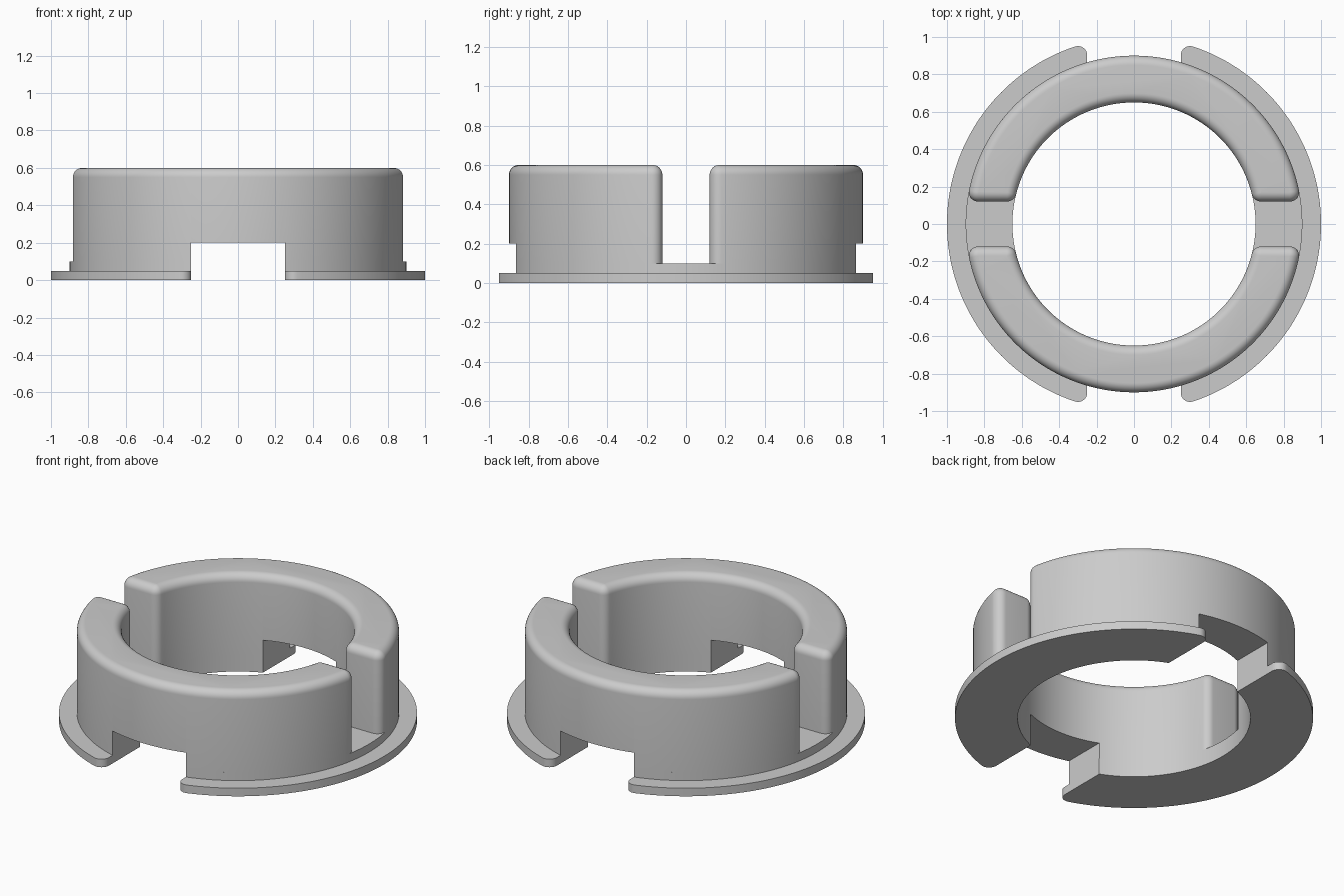
import bpy, bmesh
from math import sin, cos, pi, atan2, sqrt
from mathutils import Matrix

cube = bpy.data.objects.get("Cube")
if cube:
    bpy.data.objects.remove(cube)

INNER, OUTER, RIM = 0.65, 0.90, 1.0
FILLET, ARC_STEPS, CORNER_STEPS = 0.05, 96, 8

grey = bpy.data.materials.new("plain grey")
grey.use_nodes = True
colour = (0.6, 0.6, 0.6, 1)
grey.diffuse_color = colour
grey.node_tree.nodes["Principled BSDF"].inputs["Base Color"].default_value = colour


def arc(cx, cy, r, a, b, steps):
    return [(cx + r * cos(a + (b - a) * i / steps),
             cy + r * sin(a + (b - a) * i / steps)) for i in range(steps + 1)]


def half_ring(r0, r1, cut, f0, f1):
    """Outline of a ring kept above y = cut, with rounded inner and outer corners."""
    x0 = sqrt((r0 + f0) ** 2 - (cut + f0) ** 2)
    x1 = sqrt((r1 - f1) ** 2 - (cut + f1) ** 2)
    a0, a1 = atan2(cut + f0, x0), atan2(cut + f1, x1)
    outer = arc(x1, cut + f1, f1, -pi / 2, a1, CORNER_STEPS)
    inner = arc(x0, cut + f0, f0, a0 - pi, -pi / 2, CORNER_STEPS)
    mirror = lambda pts: [(-x, y) for x, y in reversed(pts)]
    return (outer + arc(0, 0, r1, a1, pi - a1, ARC_STEPS)[1:-1] + mirror(outer)
            + mirror(inner) + arc(0, 0, r0, pi - a0, a0, ARC_STEPS)[1:-1] + inner)


def loft(name, layers, turn):
    """Solid through (outline, height) layers, turned about z."""
    bm = bmesh.new()
    rings = [[bm.verts.new((x, y, z)) for x, y in pts] for pts, z in layers]
    n = len(rings[0])
    for low, high in zip(rings, rings[1:]):
        for i in range(n):
            j = (i + 1) % n
            bm.faces.new((low[i], low[j], high[j], high[i]))
    bm.faces.new(rings[0][::-1])
    bm.faces.new(rings[-1])
    bmesh.ops.remove_doubles(bm, verts=bm.verts, dist=1e-5)
    bmesh.ops.rotate(bm, verts=bm.verts, matrix=Matrix.Rotation(turn, 3, 'Z'))
    bmesh.ops.recalc_face_normals(bm, faces=bm.faces)
    mesh = bpy.data.meshes.new(name)
    bm.to_mesh(mesh)
    bm.free()
    mesh.materials.append(grey)
    obj = bpy.data.objects.new(name, mesh)
    bpy.context.collection.objects.link(obj)
    return obj


def activate(obj):
    bpy.ops.object.select_all(action='DESELECT')
    obj.select_set(True)
    bpy.context.view_layer.objects.active = obj


# Collar layers: straight wall, then a rounded top edge
collar = [(half_ring(INNER, OUTER, 0.12, FILLET, FILLET), 0.1)]
for k in range(CORNER_STEPS + 1):
    t = pi / 2 * k / CORNER_STEPS
    d = FILLET * (1 - cos(t))
    f = FILLET - d + 0.0005
    collar.append((half_ring(INNER + d, OUTER - d, 0.12 + d, f, f),
                   0.6 - FILLET + FILLET * sin(t)))

parts = []
for side, turn in (("back", 0), ("front", pi)):
    half = loft(side + "_collar", collar, turn)
    # Notch through the foot of the collar
    bpy.ops.mesh.primitive_cube_add(size=1)
    cutter = bpy.context.object
    cutter.name = "notch_cutter"
    cutter.scale = (0.5, 3, 0.4)
    cutter.hide_render = True
    activate(half)
    mod = half.modifiers.new("notch", 'BOOLEAN')
    mod.operation, mod.solver, mod.object = 'DIFFERENCE', 'EXACT', cutter
    bpy.ops.object.modifier_apply(modifier=mod.name)
    bpy.data.objects.remove(cutter)
    parts.append(half)

# Base ring and thin flange, open at the front and back
for side, turn in (("left", -pi / 2), ("right", pi / 2)):
    base = half_ring(INNER, OUTER, 0.25, 0, 0)
    flange = half_ring(OUTER - 0.002, RIM, 0.25, 0, FILLET)
    parts.append(loft(side + "_base", [(base, 0), (base, 0.1)], turn))
    parts.append(loft(side + "_flange", [(flange, 0), (flange, 0.05)], turn))

for obj in parts:
    activate(obj)
    bpy.ops.object.shade_smooth_by_angle(angle=pi / 6)
